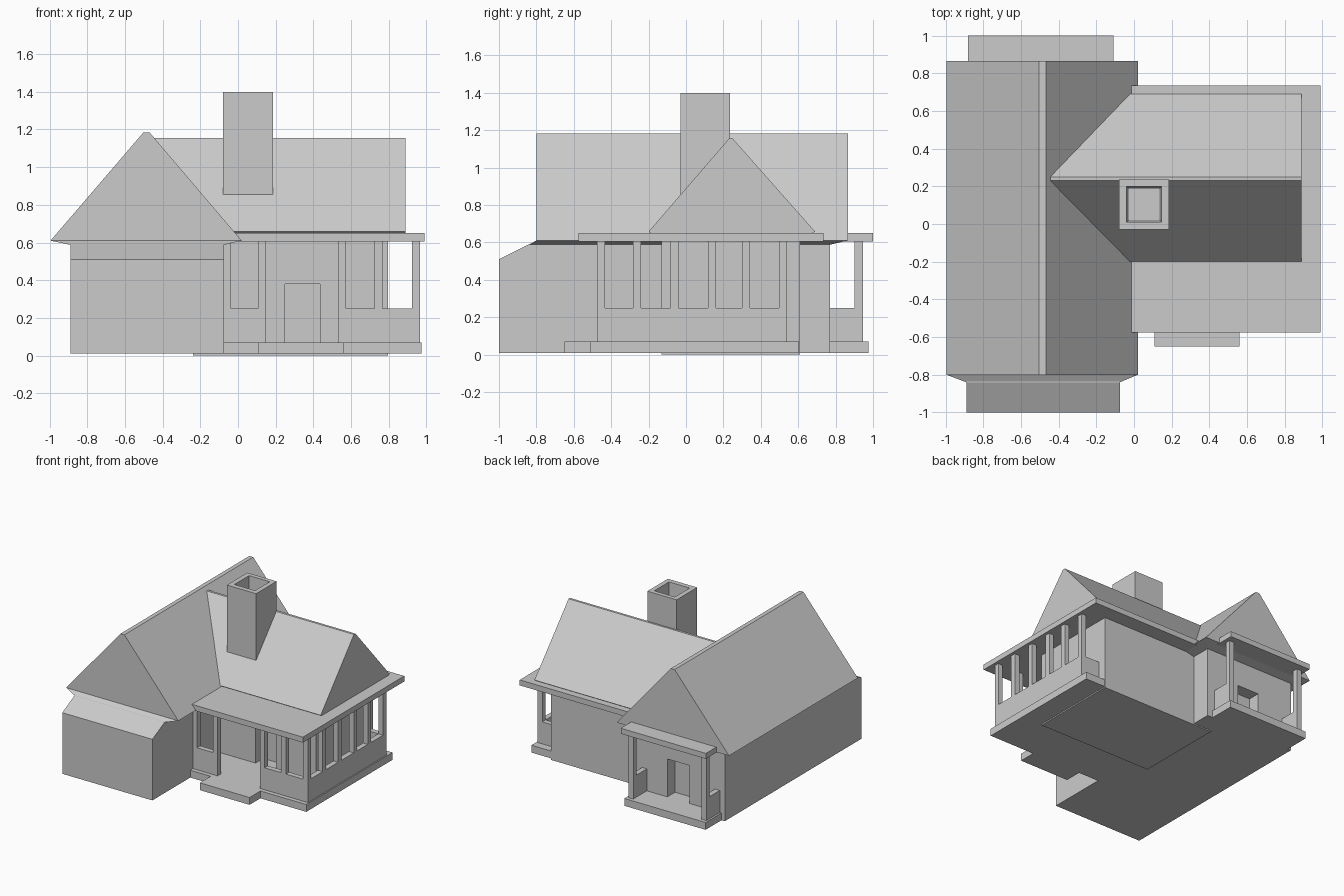
import bpy, bmesh

cube = bpy.data.objects.get("Cube")
if cube:
    bpy.data.objects.remove(cube, do_unlink=True)

grey = bpy.data.materials.new("light grey")
grey.use_nodes = True
colour = (0.6, 0.6, 0.6, 1)
grey.diffuse_color = colour
grey.node_tree.nodes["Principled BSDF"].inputs["Base Color"].default_value = colour


def make(name, verts, faces):
    mesh = bpy.data.meshes.new(name)
    mesh.from_pydata(verts, [], faces)
    bm = bmesh.new()
    bm.from_mesh(mesh)
    bmesh.ops.recalc_face_normals(bm, faces=bm.faces)
    bm.to_mesh(mesh)
    bm.free()
    mesh.materials.append(grey)
    obj = bpy.data.objects.new(name, mesh)
    bpy.context.collection.objects.link(obj)
    return obj


def loft(name, rings):
    """Join equal rings of points and cap both ends."""
    n = len(rings[0])
    verts = [p for ring in rings for p in ring]
    faces = [list(range(n)), list(range(len(verts) - n, len(verts)))]
    for r in range(len(rings) - 1):
        for i in range(n):
            j = (i + 1) % n
            faces.append([r * n + i, r * n + j, (r + 1) * n + j, (r + 1) * n + i])
    return make(name, verts, faces)


def rect(x, y, z):
    return [(x[0], y[0], z), (x[1], y[0], z), (x[1], y[1], z), (x[0], y[1], z)]


def box(name, x, y, z):
    return loft(name, [rect(x, y, z[0]), rect(x, y, z[1])])


def along_x(name, profile, x):
    return loft(name, [[(k, a, b) for a, b in profile] for k in x])


def along_y(name, profile, y):
    return loft(name, [[(a, k, b) for a, b in profile] for k in y])


def carve(obj, x, y, z):
    """Cut a box-shaped recess."""
    cutter = box("cutter", x, y, z)
    cutter.hide_render = True
    mod = obj.modifiers.new("recess", 'BOOLEAN')
    mod.operation = 'DIFFERENCE'
    mod.solver = 'EXACT'
    mod.object = cutter
    bpy.context.view_layer.objects.active = obj
    bpy.ops.object.modifier_apply(modifier=mod.name)
    bpy.data.objects.remove(cutter, do_unlink=True)


# Main wing with sloped front shoulder and back door
wing_x = (-0.89, -0.075)
main_wing = along_x("main_wing", [(-1, 0.01), (-1, 0.51), (-0.84, 0.59),
                                  (0.77, 0.59), (0.77, 0.01)], wing_x)
carve(main_wing, (-0.57, -0.37), (0.67, 0.9), (0.07, 0.38))
loft("main_eaves", [rect(wing_x, (-0.84, 0.77), 0.588),
                    rect((-0.995, 0.02), (-0.8, 0.865), 0.61)])
along_y("main_roof", [(-0.995, 0.61), (-0.503, 1.183), (-0.468, 1.183), (0.02, 0.61)],
        (-0.8, 0.865))

# Side house with front door
side_house = box("side_house", (-0.24, 0.795), (-0.13, 0.61), (0, 0.61))
carve(side_house, (0.25, 0.435), (-0.3, -0.03), (0.07, 0.38))
along_x("side_roof", [(-0.18, 0.645), (-0.2, 0.658), (0.23, 1.155), (0.25, 1.155),
                      (0.69, 0.658), (0.67, 0.645)], (-0.45, 0.888))

# Wraparound porch
box("porch_roof", (-0.07, 0.99), (-0.575, 0.735), (0.605, 0.65))
box("porch_floor", (-0.08, 0.975), (-0.51, 0.605), (0.01, 0.07))
box("porch_step", (0.11, 0.56), (-0.65, -0.5), (0.01, 0.07))
front_y, side_x, thick = (-0.475, -0.433), (0.922, 0.965), 0.043
low, high = (0.065, 0.25), (0.065, 0.61)
box("front_rail_left", (0.53, 0.965), front_y, low)
box("front_rail_right", (-0.08, 0.148), front_y, low)
box("side_rail", side_x, (-0.475, 0.54), low)
box("back_rail", (0.79, 0.965), (0.497, 0.54), low)
for x in (-0.081, 0.105, 0.53, 0.724, 0.922):
    box("front_post", (x, x + thick), front_y, high)
for y in (-0.283, -0.083, 0.118, 0.3, 0.497):
    box("side_post", side_x, (y, y + thick), high)

# Back porch
box("back_porch_roof", (-0.88, -0.11), (0.76, 1.0), (0.605, 0.65))
box("back_porch_floor", (-0.86, -0.125), (0.76, 0.975), (0.01, 0.07))
for x in (-0.845, -0.185):
    box("back_porch_post", (x, x + thick), (0.902, 0.945), high)
    box("back_porch_rail", (x, x + thick), (0.76, 0.905), low)

# Hollow chimney
outer = ((-0.08, 0.185), (-0.03, 0.235))
loft("chimney", [rect(*outer, 0.75), rect(*outer, 1.4),
                 rect((-0.04, 0.147), (0.01, 0.2), 1.4),
                 rect((-0.028, 0.135), (0.022, 0.188), 1.15)])
